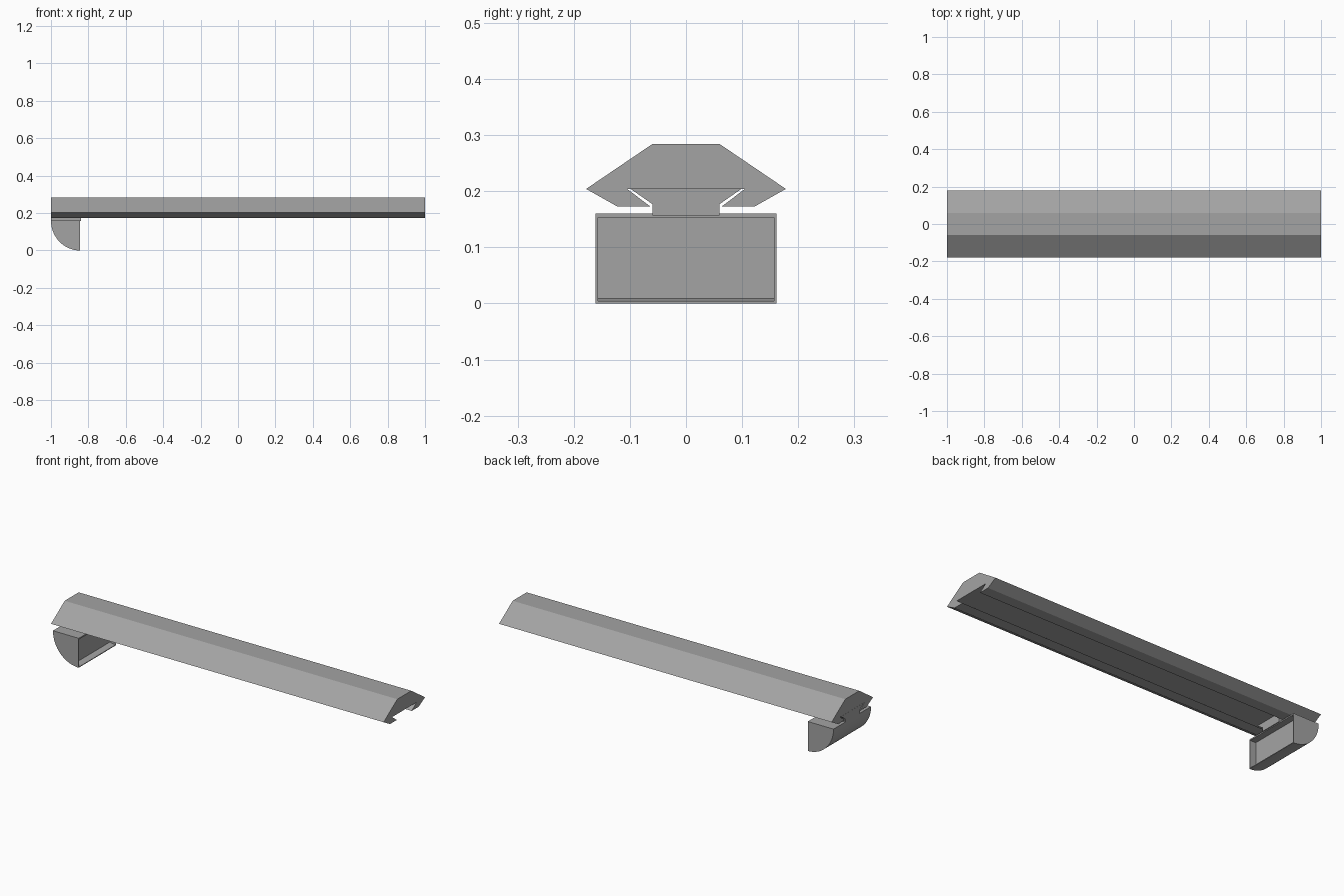
import bpy, bmesh, math
from mathutils import Vector

cube = bpy.data.objects.get("Cube")
if cube:
    bpy.data.objects.remove(cube, do_unlink=True)

grey = bpy.data.materials.new("plain grey")
grey.use_nodes = True
GREY = (0.37, 0.37, 0.37, 1)
grey.diffuse_color = GREY
grey.node_tree.nodes["Principled BSDF"].inputs["Base Color"].default_value = GREY


def extrude_profile(name, points, offset):
    """Extrude a closed outline along offset into a solid."""
    bm = bmesh.new()
    face = bm.faces.new([bm.verts.new(p) for p in points])
    result = bmesh.ops.extrude_face_region(bm, geom=[face], use_keep_orig=True)
    moved = [v for v in result["geom"] if isinstance(v, bmesh.types.BMVert)]
    bmesh.ops.translate(bm, verts=moved, vec=Vector(offset))
    bmesh.ops.recalc_face_normals(bm, faces=bm.faces)
    mesh = bpy.data.meshes.new(name)
    bm.to_mesh(mesh)
    bm.free()
    mesh.materials.append(grey)
    obj = bpy.data.objects.new(name, mesh)
    bpy.context.collection.objects.link(obj)
    return obj


def mirrored(half):
    """Complete a symmetric outline from its +y half."""
    return half + [(-y, z) for y, z in reversed(half)]


# Long rail with a dovetail slot underneath
rail = mirrored([(0.06, 0.284), (0.178, 0.204), (0.123, 0.173),
                 (0.064, 0.173), (0.105, 0.204)])
extrude_profile("rail", [(-1, y, z) for y, z in rail], (2, 0, 0))

# Dovetail slider joining the holder to the rail
slider = mirrored([(0.098, 0.2035), (0.06, 0.177), (0.06, 0.157)])
extrude_profile("slider", [(-1, y, z) for y, z in slider], (0.16, 0, 0))


def quarter(radius, right, top, y):
    """Quarter-round outline, flat on top and at +x."""
    arc = [math.pi + i * math.pi / 48 for i in range(25)]
    return [(right, y, top)] + [
        (right + radius * math.cos(a), y, top + radius * math.sin(a)) for a in arc]


# Quarter-round holder with a shallow recess in its flat face
holder = extrude_profile("holder", quarter(0.155, -0.845, 0.155, -0.161), (0, 0.322, 0))
for v in holder.data.vertices:
    v.co.z *= 0.16 / 0.155

recess = [(x, y, z) for x, y, z in quarter(0.149, -0.845, 0.153, -0.157)
          if x > -0.885]
recess += [(-0.88, -0.157, recess[1][2]), (-0.88, -0.157, 0.153)]
# Outline order: top edge, back, then the curved floor
recess = [recess[0], recess[-1], recess[-2]] + [p for p in recess[1:-2] if p[0] > -0.879]
# Push the open side past the flat face
recess[-1:] = [(-0.845, -0.157, 0.004), (-0.8, -0.157, 0.004)]
recess[0] = (-0.8, -0.157, 0.153)
cutter = extrude_profile("recess_cutter", recess, (0, 0.314, 0))
cutter.hide_render = True
cutter.hide_viewport = True

cut = holder.modifiers.new("recess", 'BOOLEAN')
cut.operation = 'DIFFERENCE'
cut.solver = 'EXACT'
cut.object = cutter

# Smooth the curve while keeping the corners crisp
bpy.ops.object.select_all(action='DESELECT')
holder.select_set(True)
bpy.context.view_layer.objects.active = holder
bpy.ops.object.modifier_apply(modifier=cut.name)
bpy.data.objects.remove(cutter, do_unlink=True)
bpy.ops.object.shade_smooth_by_angle(angle=math.radians(30))
